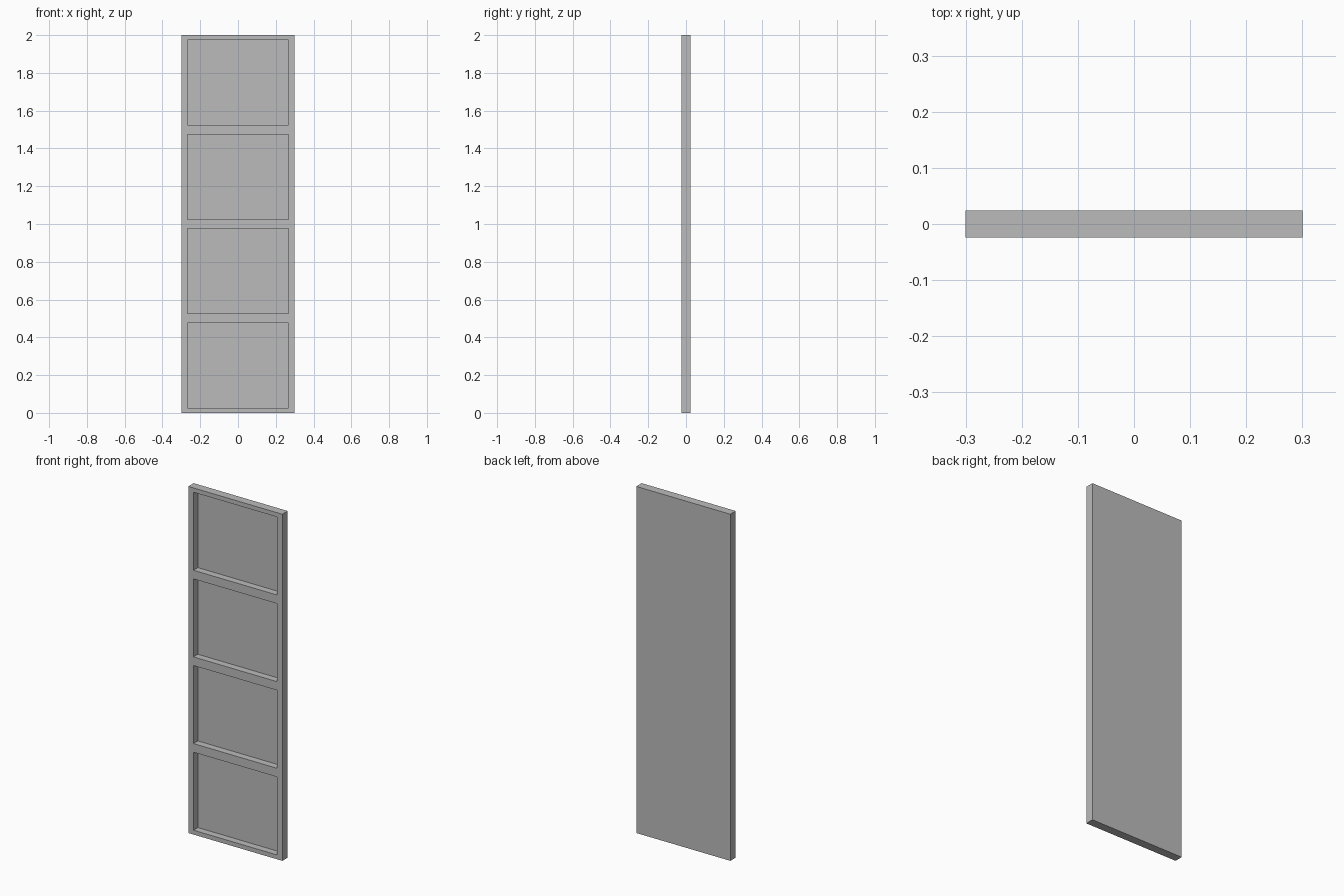
import bpy

WIDTH, DEPTH, HEIGHT = 0.6, 0.049, 2.0
PANELS = 4
STILE, RAIL = 0.033, 0.05      # frame border widths
RECESS = 0.04                  # depth of each panel pocket

if "Cube" in bpy.data.objects:
    bpy.data.objects.remove(bpy.data.objects["Cube"], do_unlink=True)

grey = bpy.data.materials.new("plain grey")
grey.use_nodes = True
colour = (0.5, 0.5, 0.5, 1.0)
grey.diffuse_color = colour
grey.node_tree.nodes["Principled BSDF"].inputs["Base Color"].default_value = colour


def box(name, centre, size):
    bpy.ops.mesh.primitive_cube_add(size=1, location=centre)
    obj = bpy.context.object
    obj.name = name
    obj.scale = size
    bpy.ops.object.transform_apply(location=True, rotation=False, scale=True)
    obj.data.materials.append(grey)
    return obj


# Solid slab
slab = box("recessed_panel_board", (0, 0, HEIGHT / 2), (WIDTH, DEPTH, HEIGHT))

# Equal pockets sunk into the front, leaving the frame and rails
pitch = HEIGHT / PANELS
for i in range(PANELS):
    cutter = box("pocket_cutter", (0, -DEPTH / 2, pitch * (i + 0.5)),
                 (WIDTH - 2 * STILE, 2 * RECESS, pitch - RAIL))
    cutter.hide_render = True
    bpy.context.view_layer.objects.active = slab
    cut = slab.modifiers.new("pocket", "BOOLEAN")
    cut.operation = "DIFFERENCE"
    cut.solver = "EXACT"
    cut.object = cutter
    bpy.ops.object.modifier_apply(modifier=cut.name)
    bpy.data.objects.remove(cutter, do_unlink=True)
